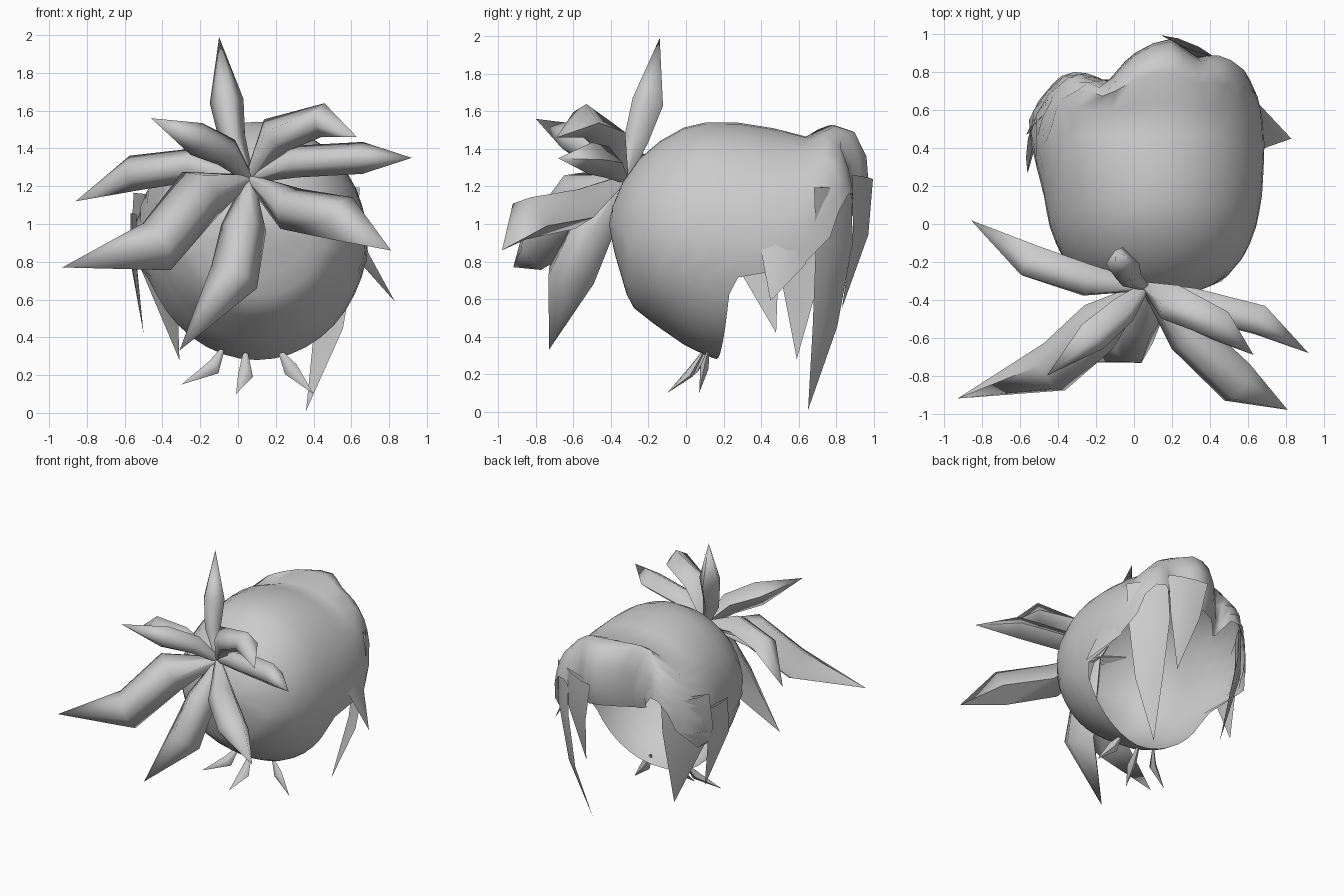
import bpy, bmesh, math
from mathutils import Vector

if "Cube" in bpy.data.objects:
    bpy.data.objects.remove(bpy.data.objects["Cube"])

grey = bpy.data.materials.new("hair grey")
grey.diffuse_color = (0.6, 0.6, 0.6, 1)
grey.use_nodes = True
grey.node_tree.nodes["Principled BSDF"].inputs["Base Color"].default_value = grey.diffuse_color


def finish(name, bm, angle):
    bmesh.ops.remove_doubles(bm, verts=bm.verts, dist=0.0005)
    bmesh.ops.recalc_face_normals(bm, faces=bm.faces)
    me = bpy.data.meshes.new(name)
    bm.to_mesh(me)
    bm.free()
    me.materials.append(grey)
    ob = bpy.data.objects.new(name, me)
    bpy.context.collection.objects.link(ob)
    bpy.ops.object.select_all(action='DESELECT')
    ob.select_set(True)
    bpy.context.view_layer.objects.active = ob
    bpy.ops.object.shade_smooth_by_angle(angle=math.radians(angle))
    return ob


def lerp_table(table, t):
    """Linear lookup in rows of (key, values...)."""
    t = max(t, table[0][0])
    for a, b in zip(table, table[1:]):
        if t <= b[0]:
            f = (t - a[0]) / (b[0] - a[0])
            return [p + (q - p) * f for p, q in zip(a[1:], b[1:])]
    return list(table[-1][1:])


# Cap rings from the crown to the fringe: y, half width, top, bottom
RINGS = [(-.41, 0, 1.0, 1.0), (-.385, .16, 1.12, .86), (-.3, .37, 1.3, .57),
         (-.16, .49, 1.43, .46), (0, .55, 1.52, .35), (.15, .575, 1.55, .28),
         (.4, .59, 1.53, .28), (.63, .57, 1.46, .3), (.82, .49, 1.54, .35),
         (.94, .4, 1.47, .4), (.98, .34, 1.22, .5), (.93, .32, 1.06, .55)]
PROFILE = [(i, *r) for i, r in enumerate(RINGS)]
# How far the cap reaches at each angle from the top
RIM = [(0, 11), (42, 11), (58, 9.8), (78, 8.2), (92, 7.7), (98, 7.2),
       (103, 5.9), (110, 5.35), (180, 5.05)]
# Forward shift of the fringe across its width
FRINGE = [(-.5, -.07), (-.36, -.08), (-.15, -.23), (-.02, -.08), (.17, .02),
          (.35, -.1), (.55, -.03), (.7, 0)]


def cap():
    bm = bmesh.new()
    cols, steps, grid = 40, 14, []
    for j in range(cols):
        a = 2 * math.pi * j / cols
        deg = math.degrees(min(a, 2 * math.pi - a))
        reach = lerp_table(RIM, deg)[0]
        line = []
        for i in range(steps + 1):
            s = reach * i / steps
            y, w, top, bottom = lerp_table(PROFILE, s)
            n = 2 / (2 + max(0, s - 6) * 0.2)       # boxier towards the fringe
            sx, cz = math.sin(a), math.cos(a)
            if sx < 0:                              # fuller left side
                w += .08 * max(0, 1 - abs(s - 6.6) / 1.6)
            x = 0.1 + w * math.copysign(abs(sx) ** n, sx)
            z = (top + bottom) / 2 + (top - bottom) / 2 * math.copysign(abs(cz) ** n, cz)
            y += lerp_table(FRINGE, x)[0] * min(1, max(0, (s - 6.5) / 2.5))
            line.append(bm.verts.new((x, y, z)))
        grid.append(line)
    for j in range(cols):
        p, q = grid[j], grid[(j + 1) % cols]
        for i in range(steps):
            bm.faces.new((p[i], p[i + 1], q[i + 1], q[i]))
    return finish("hair_cap", bm, 60)


def lock(name, points, widths, outward, front=0.5, back=0.4, angle=50):
    """Pointed lock with a ridged section, swept along points."""
    pts = [Vector(p) for p in points]
    bm = bmesh.new()
    rings = []
    for i, p in enumerate(pts):
        t = (pts[min(i + 1, len(pts) - 1)] - pts[max(i - 1, 0)]).normalized()
        side = t.cross(Vector(outward)).normalized()
        up = side.cross(t).normalized()
        w = widths[i] / 2
        rings.append([bm.verts.new(p + side * w * c + up * w * s)
                      for c, s in ((1, 0), (.4, front), (-.4, front), (-1, 0), (0, -back))])
    for r, q in zip(rings, rings[1:]):
        for k in range(5):
            m = (k + 1) % 5
            bm.faces.new((r[k], r[m], q[m], q[k]))
    return finish(name, bm, angle)


cap()

# Spiky tail fanning out of one knot
KNOT = (.06, -.33, 1.24)
TAIL = [
    ([(-.03, -.27, 1.45), (-.06, -.21, 1.65), (-.1, -.14, 1.99)], (.14, .18)),
    ([(.2, -.42, 1.47), (.45, -.54, 1.55), (.63, -.69, 1.46)], (.21, .18)),
    ([(.3, -.42, 1.33), (.66, -.51, 1.35), (.92, -.68, 1.35)], (.17, .17)),
    ([(.28, -.58, 1.08), (.55, -.84, 1.03), (.81, -.98, .86)], (.24, .25)),
    ([(.03, -.5, .98), (-.02, -.62, .72), (-.31, -.73, .33)], (.24, .27)),
    ([(-.2, -.55, 1.16), (-.43, -.76, .88), (-.93, -.92, .77)], (.3, .29)),
    ([(-.25, -.3, 1.31), (-.55, -.2, 1.27), (-.86, .02, 1.12)], (.18, .19)),
    ([(-.06, -.46, 1.38), (-.22, -.6, 1.45), (-.46, -.8, 1.56)], (.16, .18)),
]
for n, (path, w) in enumerate(TAIL):
    lock(f"tail_spike_{n + 1}", [KNOT] + path, (.05, w[0], w[1], 0), (0, -1, .1),
         .85, 1.0, 80)

# Locks hanging from the fringe and the sides
HANGING = {
    "long_lock": ([(.53, .78, 1.2), (.52, .79, .9), (.48, .74, .45), (.36, .65, .01)],
                  (.3, .3, .2, 0), (.65, .75, 0)),
    "flared_lock": ([(.64, .53, 1.0), (.67, .52, .82), (.83, .45, .59)],
                    (.25, .25, 0), (1, .2, .2)),
    "front_lock": ([(.28, .94, 1.25), (.3, .93, .95), (.29, .83, .55)],
                   (.3, .22, 0), (.4, 1, 0)),
    "wide_lock": ([(-.44, .64, 1.15), (-.45, .62, .9), (-.31, .59, .28)],
                  (.36, .38, 0), (-.75, .6, 0)),
    "side_lock": ([(-.55, .4, 1.05), (-.55, .38, .8), (-.5, .48, .42)],
                  (.24, .23, 0), (-1, .1, 0)),
}
for name, (path, w, out) in HANGING.items():
    lock(name, path, w, out, .12, .1)

# Tufts at the nape
TUFTS = [[(-.08, .12, .34), (-.13, .06, .24), (-.3, -.02, .15)],
         [(.04, .1, .33), (.04, .02, .2), (-.01, -.1, .1)],
         [(.22, .12, .33), (.28, .1, .23), (.4, .07, .1)]]
for n, path in enumerate(TUFTS):
    lock(f"nape_tuft_{n + 1}", path, (.02, .08, 0), (0, -1, 0), .6, .5)
